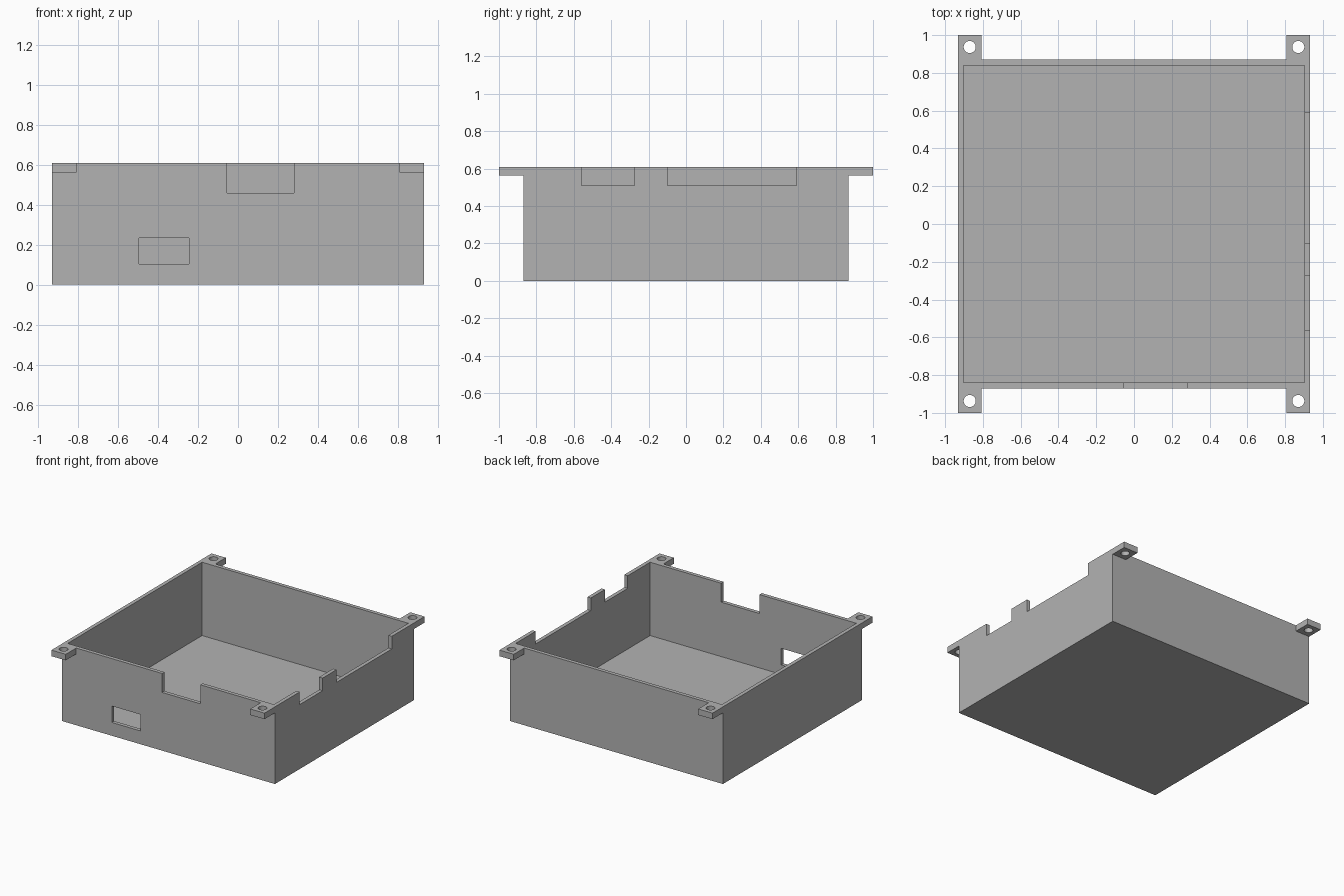
import bpy

if "Cube" in bpy.data.objects:
    bpy.data.objects.remove(bpy.data.objects["Cube"])

HX, HY, H, WALL = 0.932, 0.87, 0.61, 0.03   # half sizes, height, thickness

grey = bpy.data.materials.new("plain_grey")
grey.diffuse_color = (0.45, 0.45, 0.45, 1)
grey.use_nodes = True
grey.node_tree.nodes["Principled BSDF"].inputs["Base Color"].default_value = grey.diffuse_color


def box(name, x0, x1, y0, y1, z0, z1):
    bpy.ops.mesh.primitive_cube_add(size=1)
    ob = bpy.context.object
    ob.name = name
    for v in ob.data.vertices:
        v.co = (x1 if v.co.x > 0 else x0,
                y1 if v.co.y > 0 else y0,
                z1 if v.co.z > 0 else z0)
    ob.data.materials.append(grey)
    return ob


def boolean(target, tool, operation):
    bpy.context.view_layer.objects.active = target
    mod = target.modifiers.new(operation.lower(), 'BOOLEAN')
    mod.operation, mod.solver, mod.object = operation, 'EXACT', tool
    bpy.ops.object.modifier_apply(modifier=mod.name)
    bpy.data.objects.remove(tool)


# Open tray
tray = box("enclosure_tray", -HX, HX, -HY, HY, 0, H)
boolean(tray, box("cavity", -HX + WALL, HX - WALL, -HY + WALL, HY - WALL, WALL, 1), 'DIFFERENCE')

# Connector openings: front notch, front window, two right-hand notches
openings = {
    "front_notch": (-0.055, 0.28, -1, -0.8, 0.46, 1),
    "front_window": (-0.495, -0.245, -1, -0.8, 0.105, 0.235),
    "right_notch_small": (0.85, 1, -0.56, -0.275, 0.51, 1),
    "right_notch_wide": (0.85, 1, -0.10, 0.59, 0.51, 1),
}
for name, size in openings.items():
    boolean(tray, box(name, *size), 'DIFFERENCE')

# Mounting tabs with screw holes at the four corners
for sx in (-1, 1):
    for sy in (-1, 1):
        xs = sorted((sx * 0.807, sx * HX))
        ys = sorted((sy * (HY - 0.015), sy * 1.0))
        tab = box("mounting_tab", *xs, *ys, 0.562, H)
        boolean(tray, tab, 'UNION')
        bpy.ops.mesh.primitive_cylinder_add(
            vertices=32, radius=0.032, depth=0.4, location=(sx * 0.87, sy * 0.937, H))
        boolean(tray, bpy.context.object, 'DIFFERENCE')

# Single flat colour
tray.data.materials.clear()
tray.data.materials.append(grey)
for p in tray.data.polygons:
    p.material_index = 0
bpy.context.view_layer.objects.active = tray
tray.select_set(True)
bpy.ops.object.shade_smooth_by_angle()
